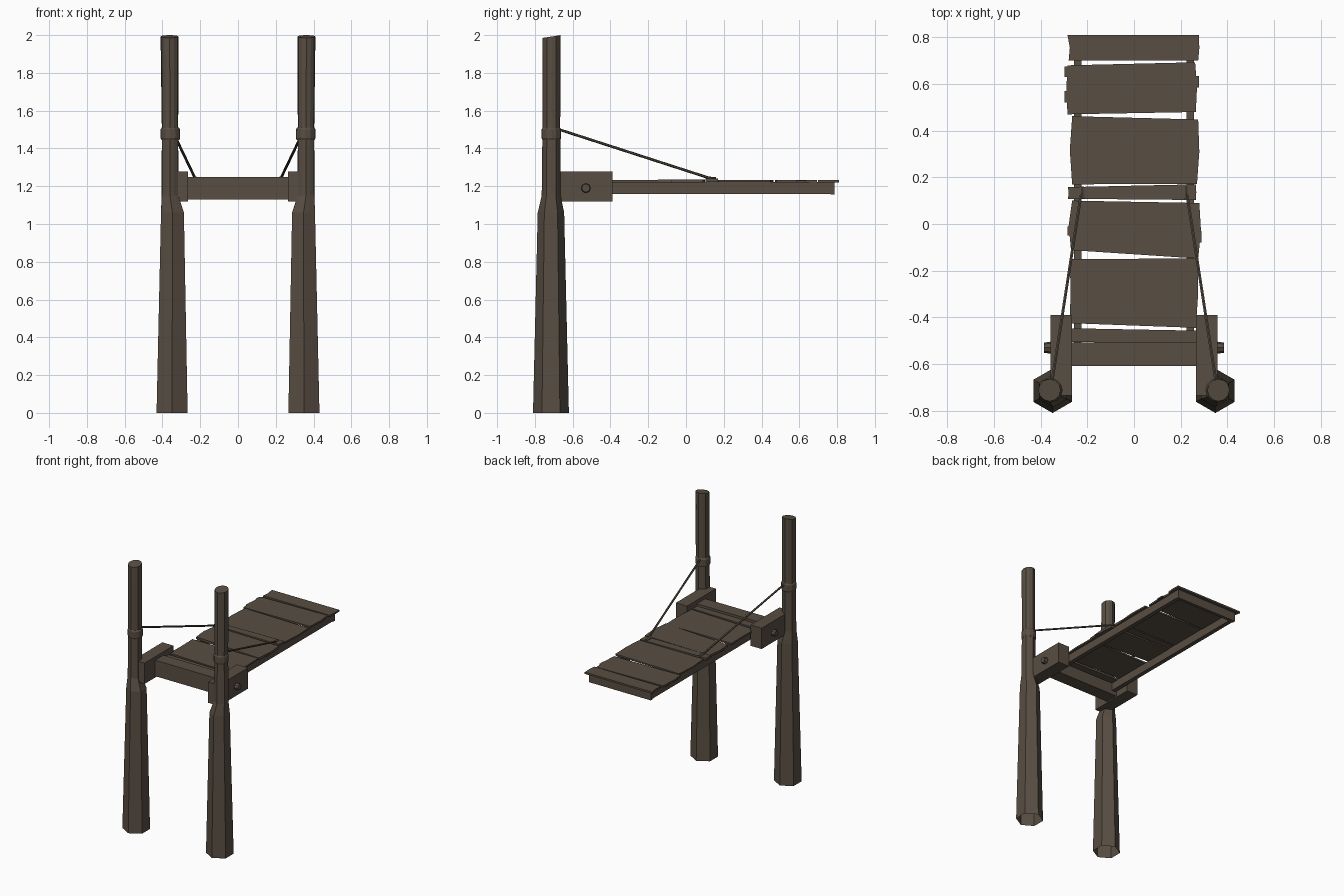
import bpy, bmesh, math
from mathutils import Vector

if "Cube" in bpy.data.objects:
    bpy.data.objects.remove(bpy.data.objects["Cube"])

wood = bpy.data.materials.new("weathered brown wood")
wood.diffuse_color = (0.098, 0.076, 0.056, 1)
wood.use_nodes = True
wood.node_tree.nodes["Principled BSDF"].inputs["Base Color"].default_value = wood.diffuse_color


def make(name, bm):
    bmesh.ops.recalc_face_normals(bm, faces=bm.faces)
    me = bpy.data.meshes.new(name)
    bm.to_mesh(me)
    bm.free()
    me.materials.append(wood)
    ob = bpy.data.objects.new(name, me)
    bpy.context.collection.objects.link(ob)
    return ob


def box(name, x0, x1, y0, y1, z0, z1):
    bm = bmesh.new()
    bmesh.ops.create_cube(bm, size=1)
    for v in bm.verts:
        v.co = ((x0 + x1) / 2 + v.co.x * (x1 - x0), (y0 + y1) / 2 + v.co.y * (y1 - y0),
                (z0 + z1) / 2 + v.co.z * (z1 - z0))
    return make(name, bm)


def rod(name, a, b, r, n, r2=None):
    a, b = Vector(a), Vector(b)
    bm = bmesh.new()
    bmesh.ops.create_cone(bm, cap_ends=True, segments=n, radius1=r,
                          radius2=r if r2 is None else r2, depth=(b - a).length)
    rot = (b - a).to_track_quat('Z', 'Y')
    for v in bm.verts:
        v.co = rot @ v.co + (a + b) / 2
    return make(name, bm)


def loft(name, rings, n, cap_bottom, cap_top, hexa=False, slant=0.0):
    # rings: (centre x, centre y, z, radius, roundness)
    bm = bmesh.new()
    prev = first = None
    for i, (cx, cy, z, r, rnd) in enumerate(rings):
        cur = []
        for k in range(n):
            t = math.pi / 2 + 2 * math.pi * k / n
            rr = r
            if hexa and k % 2:
                rr = r * (math.cos(math.pi / 6) * (1 - rnd) + rnd)
            dy = rr * math.sin(t)
            dz = slant * (dy / r - 1) / 2 if i == len(rings) - 1 else 0
            cur.append(bm.verts.new((cx + rr * math.cos(t), cy + dy, z + dz)))
        if prev:
            for k in range(n):
                j = (k + 1) % n
                bm.faces.new((prev[k], prev[j], cur[j], cur[k]))
        first = first or cur
        prev = cur
    if cap_bottom:
        bm.faces.new(first[::-1])
    if cap_top:
        bm.faces.new(prev)
    return make(name, bm)


for side, s in (("left", -1), ("right", 1)):
    # post: wide six-sided foot, shoulder, thin round upper part
    loft(side + "_post", [(s * .349, -.715, 0, .095, 0), (s * .347, -.715, 1.06, .07, 0),
                          (s * .36, -.714, 1.15, .05, .2), (s * .36, -.713, 1.5, .047, .4),
                          (s * .362, -.712, 2.0, .048, 1)], 12, False, True, True, .015)
    # rope band around the post
    loft(side + "_band", [(s * .358, -.713, 1.445, .047, 1), (s * .358, -.713, 1.455, .052, 1),
                          (s * .358, -.713, 1.5, .052, 1), (s * .358, -.713, 1.512, .045, 1)],
         12, True, True)
    # bracket block and hinge bolt
    box(side + "_bracket", min(s * .265, s * .358), max(s * .265, s * .358), -.735, -.39, 1.12, 1.277)
    rod(side + "_bolt", (s * .34, -.53, 1.19), (s * .385, -.53, 1.19), .028, 8, .022)
    # deck rail
    box(side + "_rail", min(s * .225, s * .257), max(s * .225, s * .257), -.55, .78, 1.16, 1.222)
    # stay rope with knot
    rod(side + "_rope", (s * .352, -.68, 1.503), (s * .225, .14, 1.238), .007, 6)
    rod(side + "_knot", (s * .222, .11, 1.238), (s * .222, .16, 1.238), .014, 6, .01)

box("front_beam", -.27, .27, -.608, -.508, 1.13, 1.25)
box("end_beam", -.257, .257, .765, .787, 1.155, 1.222)

# planks: left near/far y, right near/far y, left x points, right x points, bottom z, top z
planks = [
    (.70, .81, .70, .81, (-.28, -.275, -.285), (.275, .28, .278), 1.221, 1.234),
    (.47, .68, .48, .693, (-.285, -.29, -.285), (.265, .27, .262), 1.219, 1.232),
    (.17, .462, .172, .448, (-.265, -.275, -.265), (.27, .28, .275), 1.222, 1.234),
    (.108, .158, .103, .17, (-.283, -.28, -.283), (.265, .267, .265), 1.222, 1.24),
    (-.112, .10, -.148, .09, (-.27, -.28, -.265), (.275, .287, .28), 1.219, 1.236),
    (-.425, -.15, -.445, -.148, (-.275, -.272, -.275), (.265, .275, .272), 1.22, 1.232),
    (-.505, -.447, -.515, -.457, (-.265, -.265, -.265), (.265, .265, .265), 1.217, 1.232),
]
for i, (l0, l1, r0, r1, lx, rx, z0, z1) in enumerate(planks):
    pts = [(rx[k], r0 + (r1 - r0) * k / 2) for k in range(3)]
    pts += [(lx[k], l0 + (l1 - l0) * k / 2) for k in (2, 1, 0)]
    bm = bmesh.new()
    lo = [bm.verts.new((x, y, z0)) for x, y in pts]
    hi = [bm.verts.new((x, y, z1)) for x, y in pts]
    bm.faces.new(lo[::-1])
    bm.faces.new(hi)
    for k in range(6):
        j = (k + 1) % 6
        bm.faces.new((lo[k], lo[j], hi[j], hi[k]))
    make(f"plank_{i + 1}", bm)

# splintered tabs sticking out of plank ends
for i, (x0, x1, y0, y1) in enumerate([(-.297, -.26, .52, .57), (-.297, -.26, .63, .675),
                                      (.25, .278, .585, .635), (-.285, -.25, -.05, -.01),
                                      (.26, .29, -.08, -.03)]):
    box(f"splinter_{i + 1}", x0, x1, y0, y1, 1.221, 1.23)
